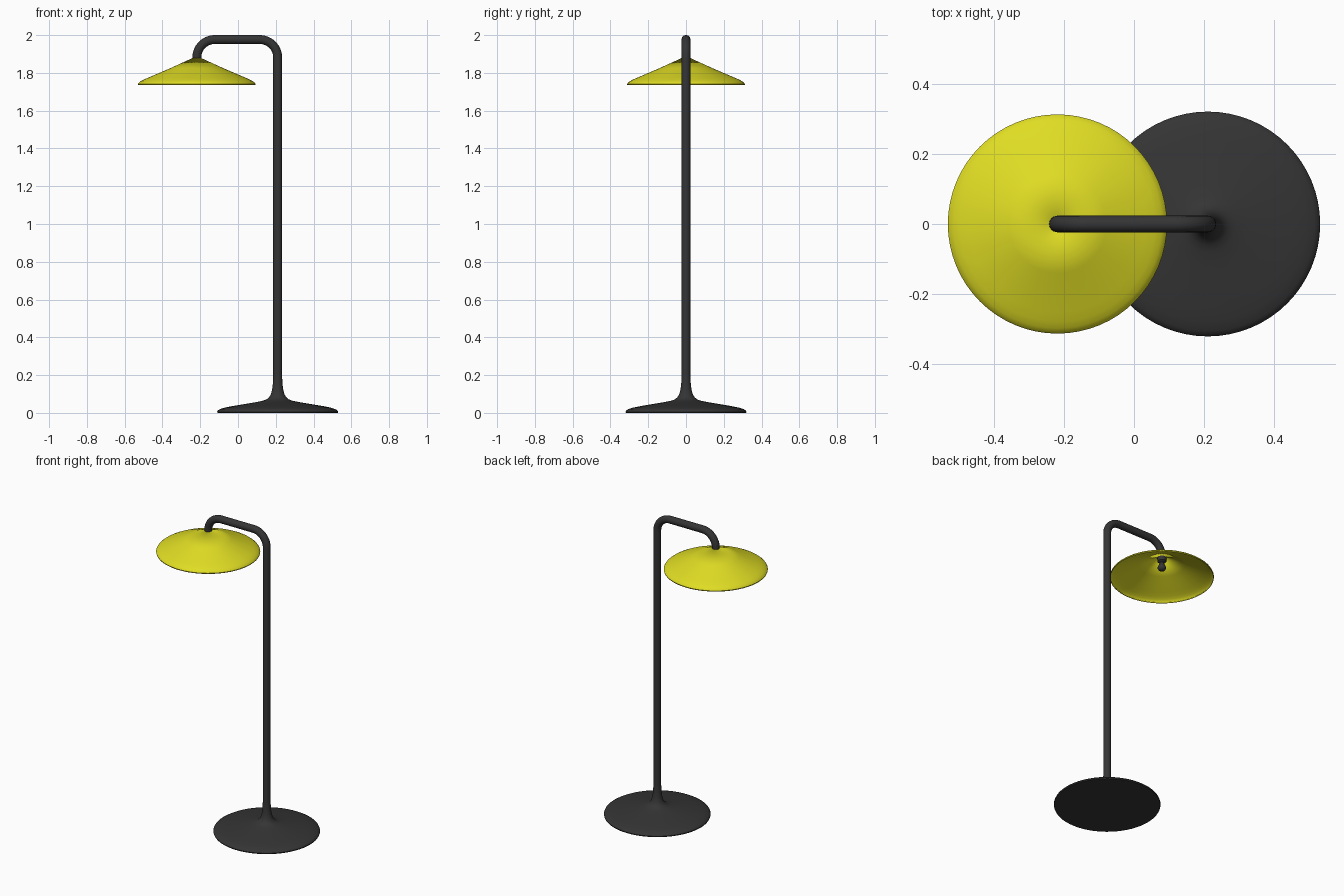
import bpy
import math
from mathutils import Vector

cube = bpy.data.objects.get("Cube")
if cube:
    bpy.data.objects.remove(cube, do_unlink=True)

POLE_X, SHADE_X = 0.21, -0.218
TUBE_R, TUBE_TOP, BEND = 0.0235, 1.9765, 0.095


def material(name, colour):
    mat = bpy.data.materials.new(name)
    mat.use_nodes = True
    mat.diffuse_color = colour
    mat.node_tree.nodes["Principled BSDF"].inputs["Base Color"].default_value = colour
    return mat


def finish(obj, mat, angle=40):
    obj.data.materials.append(mat)
    bpy.ops.object.select_all(action='DESELECT')
    obj.select_set(True)
    bpy.context.view_layer.objects.active = obj
    bpy.ops.object.shade_smooth_by_angle(angle=math.radians(angle))


def mesh_object(name, verts, faces):
    mesh = bpy.data.meshes.new(name)
    mesh.from_pydata(verts, [], faces)
    mesh.update()
    obj = bpy.data.objects.new(name, mesh)
    bpy.context.collection.objects.link(obj)
    return obj


def bridge(rings, n):
    """Quads joining consecutive rings of n points."""
    return [(r * n + i, r * n + (i + 1) % n, (r + 1) * n + (i + 1) % n, (r + 1) * n + i)
            for r in range(rings - 1) for i in range(n)]


def lathe(name, profile, x, mat, n=64, caps=True):
    """Spin a bottom-to-top (radius, z) profile around a vertical axis."""
    verts = [(x + r * math.cos(math.tau * i / n), r * math.sin(math.tau * i / n), z)
             for r, z in profile for i in range(n)]
    faces = bridge(len(profile), n)
    if caps:
        top = (len(profile) - 1) * n
        faces += [tuple(reversed(range(n))), tuple(range(top, top + n))]
    obj = mesh_object(name, verts, faces)
    finish(obj, mat)
    return obj


def tube(name, path, radius, mat, n=24):
    """Sweep a circle along a path lying in the XZ plane."""
    verts = []
    for k, p in enumerate(path):
        t = (path[min(k + 1, len(path) - 1)] - path[max(k - 1, 0)]).normalized()
        side = Vector((t.z, 0, -t.x))
        for i in range(n):
            a = math.tau * i / n
            verts.append(p + radius * (side * math.cos(a) + Vector((0, 1, 0)) * math.sin(a)))
    top = (len(path) - 1) * n
    faces = bridge(len(path), n)
    faces += [tuple(reversed(range(n))), tuple(range(top, top + n))]
    finish(mesh_object(name, verts, faces), mat)


def arc(cx, start, end, steps=14):
    cz = TUBE_TOP - BEND
    return [Vector((cx + BEND * math.cos(a), 0, cz + BEND * math.sin(a)))
            for a in (math.radians(start + (end - start) * i / steps) for i in range(steps + 1))]


charcoal = material("charcoal metal", (0.035, 0.035, 0.035, 1))
yellow = material("yellow enamel", (0.74, 0.72, 0.017, 1))

# Round foot flaring smoothly into the pole
lathe("base", [(0.318, 0), (0.32, 0.006), (0.317, 0.013), (0.305, 0.02), (0.28, 0.028),
               (0.24, 0.036), (0.18, 0.046), (0.12, 0.056), (0.08, 0.064), (0.06, 0.071),
               (0.046, 0.082), (0.036, 0.098), (0.029, 0.125), (0.025, 0.16),
               (TUBE_R, 0.2)], POLE_X, charcoal)

# Pole with two rounded bends leading to the shade
path = [Vector((POLE_X, 0, 0.19))]
path += arc(POLE_X - BEND, 0, 90) + arc(SHADE_X + BEND, 90, 180)
path.append(Vector((SHADE_X, 0, 1.868)))
tube("pole_and_arm", path, TUBE_R, charcoal)

# Thin conical shade with a rolled-in rim, open underneath
shade = lathe("shade", [(0.311, 1.735), (0.312, 1.74), (0.308, 1.747), (0.297, 1.756),
                        (0.278, 1.766), (0.25, 1.778), (0.14, 1.825), (0.022, 1.879)],
              SHADE_X, yellow, caps=False)
solid = shade.modifiers.new("thickness", 'SOLIDIFY')
solid.thickness = 0.004
solid.offset = -1

# Lamp holder and small bulb under the shade
lathe("lamp_holder", [(0.013, 1.835), (0.027, 1.845), (0.028, 1.868)], SHADE_X, charcoal, 24)
lathe("bulb", [(0.008, 1.782), (0.018, 1.786), (0.025, 1.797), (0.025, 1.806), (0.019, 1.82),
               (0.013, 1.83), (0.013, 1.84)], SHADE_X, charcoal, 24)
